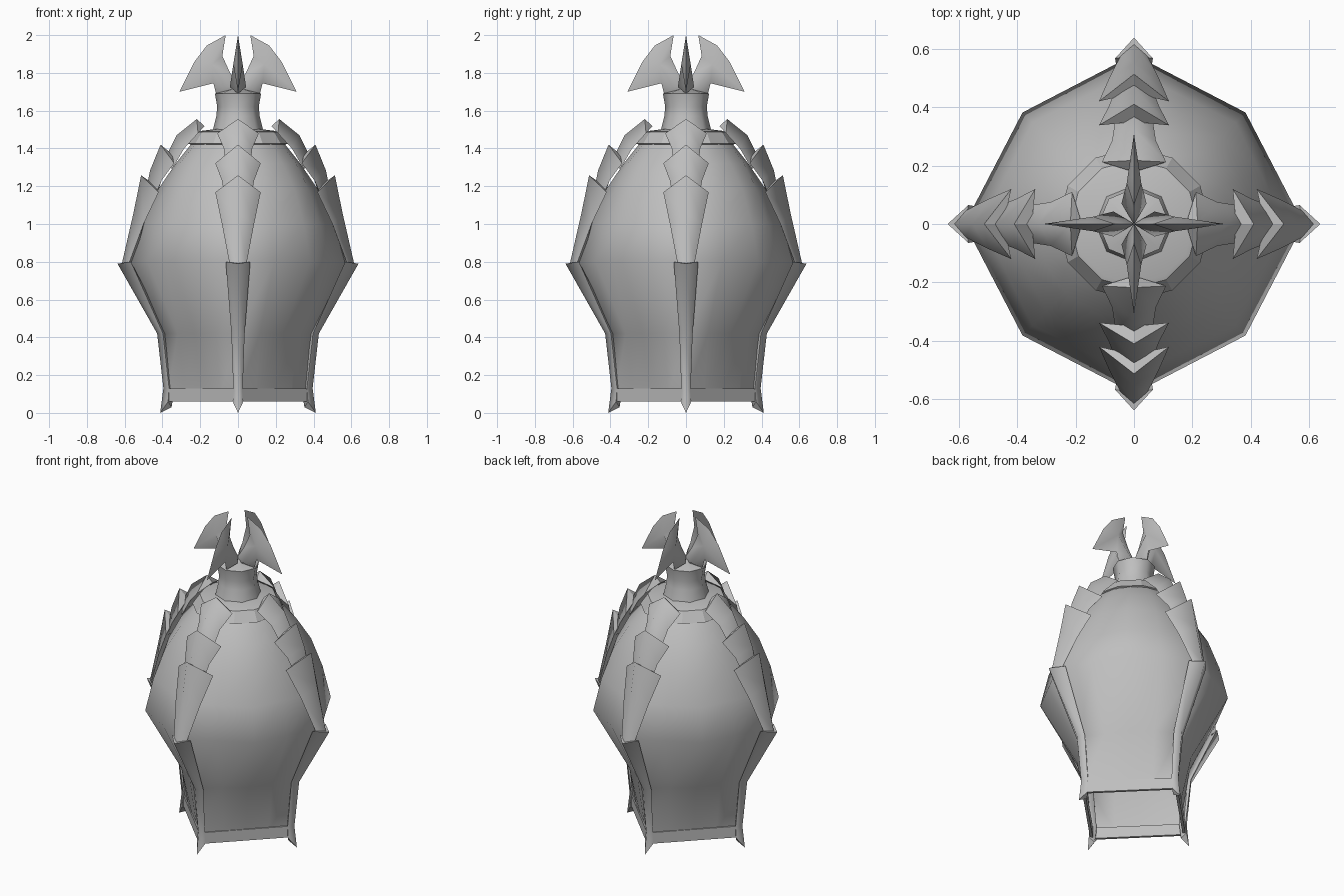
import bpy, bmesh, math

if "Cube" in bpy.data.objects:
    bpy.data.objects.remove(bpy.data.objects["Cube"])

mat = bpy.data.materials.new("plain grey")
mat.diffuse_color = (0.52, 0.52, 0.52, 1)
mat.use_nodes = True
mat.node_tree.nodes["Principled BSDF"].inputs["Base Color"].default_value = mat.diffuse_color


def finish(name, bm, smooth=None):
    bmesh.ops.recalc_face_normals(bm, faces=bm.faces)
    me = bpy.data.meshes.new(name)
    bm.to_mesh(me)
    bm.free()
    ob = bpy.data.objects.new(name, me)
    bpy.context.collection.objects.link(ob)
    me.materials.append(mat)
    if smooth:
        bpy.ops.object.select_all(action='DESELECT')
        ob.select_set(True)
        bpy.context.view_layer.objects.active = ob
        bpy.ops.object.shade_smooth_by_angle(angle=math.radians(smooth))
    return ob


def loft(bm, rings, close=False, cap=True):
    """Skin a list of equal-length point rings."""
    vs = [[bm.verts.new(p) for p in r] for r in rings]
    n = len(vs[0])
    pairs = list(zip(vs, vs[1:])) + ([(vs[-1], vs[0])] if close else [])
    for a, b in pairs:
        for i in range(n):
            j = (i + 1) % n
            bm.faces.new((a[i], a[j], b[j], b[i]))
    if cap and not close:
        bm.faces.new(vs[0][::-1])
        bm.faces.new(vs[-1])


def quarter(k, r, w, z):
    """Radial / sideways / height point, turned to one of the four sides."""
    a = k * math.pi / 2
    c, s = round(math.cos(a)), round(math.sin(a))
    return (r * c - w * s, r * s + w * c, z)


def circle(r, z, n):
    return [(r * math.cos(2 * math.pi * i / n), r * math.sin(2 * math.pi * i / n), z)
            for i in range(n)]


def body_ring(z, a, d, f):
    """16 points: axis radius a, diagonal radius d, roundness f between them."""
    pts = []
    for i in range(8):
        t0, t1 = i * math.pi / 4, (i + 1) * math.pi / 4
        r0, r1 = (a, d) if i % 2 == 0 else (d, a)
        p = (r0 * math.cos(t0), r0 * math.sin(t0))
        q = (r1 * math.cos(t1), r1 * math.sin(t1))
        m = ((p[0] + q[0]) / 2, (p[1] + q[1]) / 2)
        k = 1 + f * ((r0 + r1) / 2 / math.hypot(*m) - 1)
        pts += [(p[0], p[1], z), (m[0] * k, m[1] * k, z)]
    return pts


# body: hollow, square at the foot, octagonal at the belly, round at the shoulder
bm = bmesh.new()
loft(bm, [body_ring(*s) for s in (
    (0.10, 0.372, 0.263, 0), (0.42, 0.405, 0.33, 0),
    (0.80, 0.58, 0.54, 0), (1.0, 0.52, 0.492, 0.0), (1.18, 0.425, 0.425, 0.4),
    (1.32, 0.33, 0.335, 1), (1.42, 0.25, 0.25, 1), (1.47, 0.20, 0.20, 1))], cap=False)
finish("body", bm, 60)

# foot band: square frame with its corners on the axes
bm = bmesh.new()
loft(bm, [circle(r, z, 4) for r, z in
          ((0.388, 0.13), (0.388, 0.06), (0.365, 0.06), (0.365, 0.13))], close=True)
finish("foot_band", bm)


def ribs(name, stations, t):
    """Ridged plate on each side; station = centre z, r, side z, r, half width."""
    bm = bmesh.new()
    for k in range(4):
        rows = []
        for zc, rc, zs, rs, w in stations:
            pts = ((rs, w, zs), (rc, 0, zc), (rs, -w, zs), (rc - t, 0, (zc + zs) / 2))
            rows.append([bm.verts.new(quarter(k, *p)) for p in pts])
        for a, b in zip(rows, rows[1:]):
            for i in range(4):
                j = (i + 1) % 4
                bm.faces.new((a[i], a[j], b[j], b[i])).smooth = True
            for i in (0, 2):
                bm.edges.get((a[i], b[i])).smooth = False
        for r in (rows[0], rows[-1]):
            bm.faces.new((r[0], r[1], r[3]))
            bm.faces.new((r[1], r[2], r[3]))
            for i in range(4):
                bm.edges.get((r[i], r[(i + 1) % 4])).smooth = False
    finish(name, bm)


# corner ribs and the three overlapping scales above each
ribs("lower_rib", ((0.0, 0.412, 0.06, 0.37, 0.028), (0.13, 0.395, 0.13, 0.365, 0.025),
                   (0.42, 0.428, 0.42, 0.397, 0.035), (0.79, 0.638, 0.80, 0.567, 0.065)), 0.06)
ribs("lower_scale", ((0.79, 0.615, 0.79, 0.578, 0.045), (1.06, 0.553, 1.0, 0.50, 0.085),
                     (1.258, 0.513, 1.168, 0.42, 0.12)), 0.065)
ribs("middle_scale", ((1.16, 0.49, 1.14, 0.445, 0.07), (1.285, 0.465, 1.23, 0.405, 0.085),
                      (1.42, 0.41, 1.322, 0.338, 0.12)), 0.06)
ribs("upper_scale", ((1.35, 0.385, 1.29, 0.35, 0.065), (1.47, 0.325, 1.40, 0.285, 0.075),
                     (1.556, 0.218, 1.48, 0.212, 0.11)), 0.04)

# collar and neck
bm = bmesh.new()
loft(bm, [circle(r, z, 12) for r, z in
          ((0.25, 1.42), (0.262, 1.425), (0.22, 1.487), (0.205, 1.492), (0.10, 1.505))], cap=False)
finish("collar", bm, 25)
bm = bmesh.new()
loft(bm, [circle(r, z, 8) for r, z in
          ((0.135, 1.49), (0.115, 1.57), (0.11, 1.62), (0.122, 1.69), (0.02, 1.72))])
finish("neck", bm, 50)

# crown: four hooked blades, thick along two hubs and sharp at the rim
outline = [(0, 1.69), (0.116, 1.69), (0.13, 1.745), (0.31, 1.70), (0.23, 1.86),
           (0.165, 1.945), (0.065, 2.0), (0.083, 1.89), (0.042, 1.80), (0, 1.735)]
hubs = [(0.07, 1.725, 0.043), (0.14, 1.845, 0.025)]
hub_of_edge = [0, 0, 1, 1, 1, 1, 1, 1, 0, 0]
bm = bmesh.new()
for k in range(4):
    rim = [bm.verts.new(quarter(k, r, 0, z)) for r, z in outline]
    for s in (-1, 1):
        hv = [bm.verts.new(quarter(k, r, s * w, z)) for r, z, w in hubs]
        for i, h in enumerate(hub_of_edge):
            bm.faces.new((rim[i], rim[(i + 1) % 10], hv[h]))
            if hub_of_edge[i - 1] != h:
                bm.faces.new((rim[i], hv[hub_of_edge[i - 1]], hv[h]))
finish("crown_blades", bm, 70)
